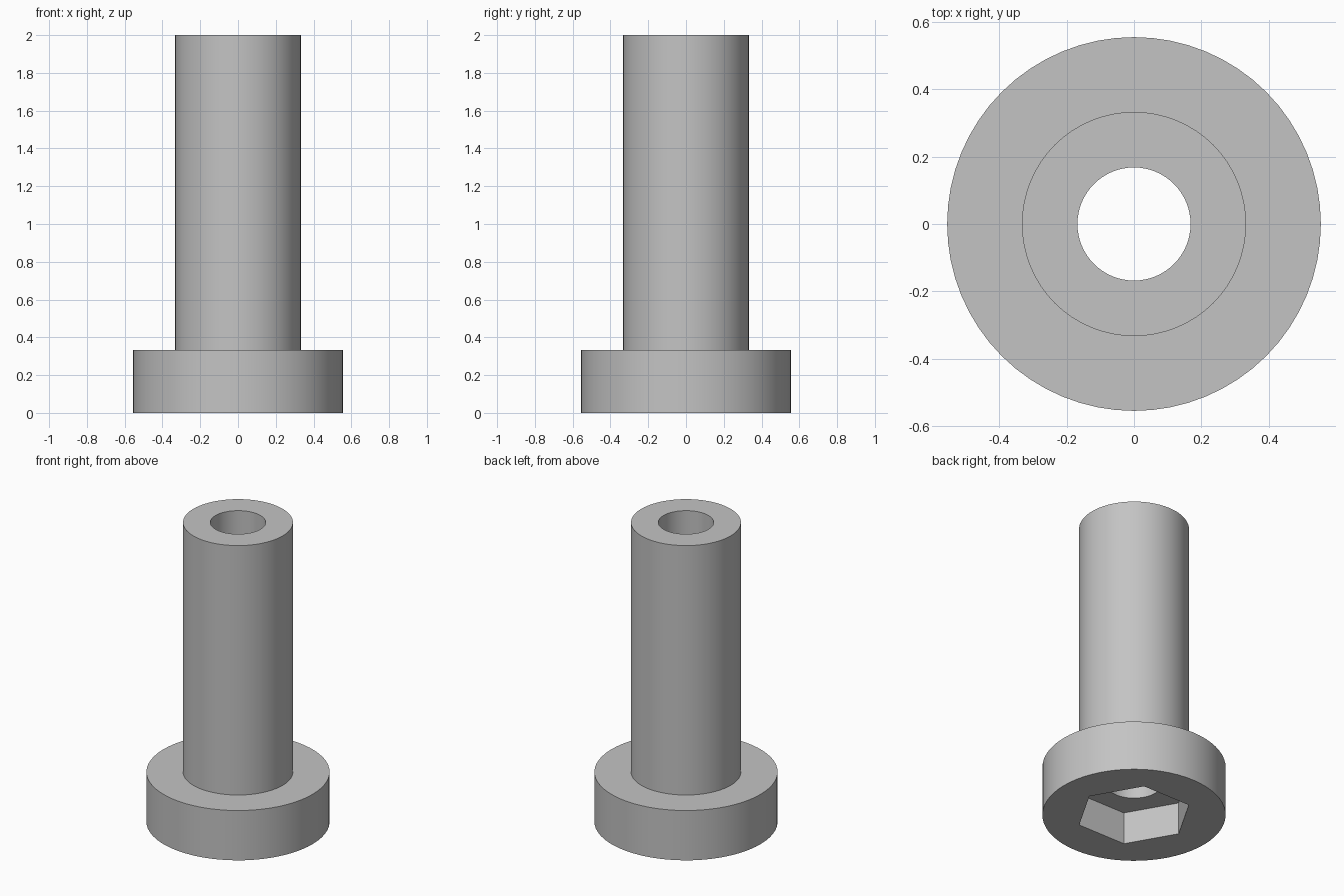
import bpy, bmesh, math

if "Cube" in bpy.data.objects:
    bpy.data.objects.remove(bpy.data.objects["Cube"], do_unlink=True)

SEGMENTS = 64
HEAD_R, SHAFT_R, BORE_R = 0.555, 0.333, 0.168
HEAD_H, LENGTH = 0.333, 2.0
SOCKET_R, SOCKET_DEPTH = 0.353, 0.215

grey = bpy.data.materials.new("plain grey")
grey.use_nodes = True
colour = (0.55, 0.55, 0.55, 1)
grey.diffuse_color = colour
grey.node_tree.nodes["Principled BSDF"].inputs["Base Color"].default_value = colour


def add_object(name, bm):
    bmesh.ops.recalc_face_normals(bm, faces=bm.faces)
    mesh = bpy.data.meshes.new(name)
    bm.to_mesh(mesh)
    bm.free()
    mesh.materials.append(grey)
    obj = bpy.data.objects.new(name, mesh)
    bpy.context.collection.objects.link(obj)
    return obj


# Flanged sleeve: closed profile turned around the z axis
profile = [(BORE_R, 0), (HEAD_R, 0), (HEAD_R, HEAD_H),
           (SHAFT_R, HEAD_H), (SHAFT_R, LENGTH), (BORE_R, LENGTH)]
bm = bmesh.new()
rings = []
for i in range(SEGMENTS):
    a = math.tau * i / SEGMENTS
    rings.append([bm.verts.new((r * math.cos(a), r * math.sin(a), z)) for r, z in profile])
for i in range(SEGMENTS):
    here, there = rings[i], rings[(i + 1) % SEGMENTS]
    for j in range(len(profile)):
        k = (j + 1) % len(profile)
        bm.faces.new((here[j], there[j], there[k], here[k]))
sleeve = add_object("flanged_sleeve", bm)

# Hexagonal socket cut into the underside of the head
bm = bmesh.new()
bmesh.ops.create_cone(bm, cap_ends=True, segments=6, radius1=SOCKET_R,
                      radius2=SOCKET_R, depth=2 * SOCKET_DEPTH)
# Put a corner of the hexagon on the x axis
corner = max(bm.verts, key=lambda v: v.co.x).co
turn = -math.atan2(corner.y, corner.x)
for v in bm.verts:
    x, y = v.co.x, v.co.y
    v.co.x = x * math.cos(turn) - y * math.sin(turn)
    v.co.y = x * math.sin(turn) + y * math.cos(turn)
cutter = add_object("socket_cutter", bm)
cutter.hide_render = True

bpy.ops.object.select_all(action="DESELECT")
bpy.context.view_layer.objects.active = sleeve
sleeve.select_set(True)
cut = sleeve.modifiers.new("hex socket", "BOOLEAN")
cut.operation = "DIFFERENCE"
cut.solver = "EXACT"
cut.object = cutter
bpy.ops.object.modifier_apply(modifier=cut.name)
bpy.data.objects.remove(cutter, do_unlink=True)

# Round walls smooth, rims and socket corners sharp
bpy.ops.object.shade_smooth_by_angle(angle=math.radians(30))
